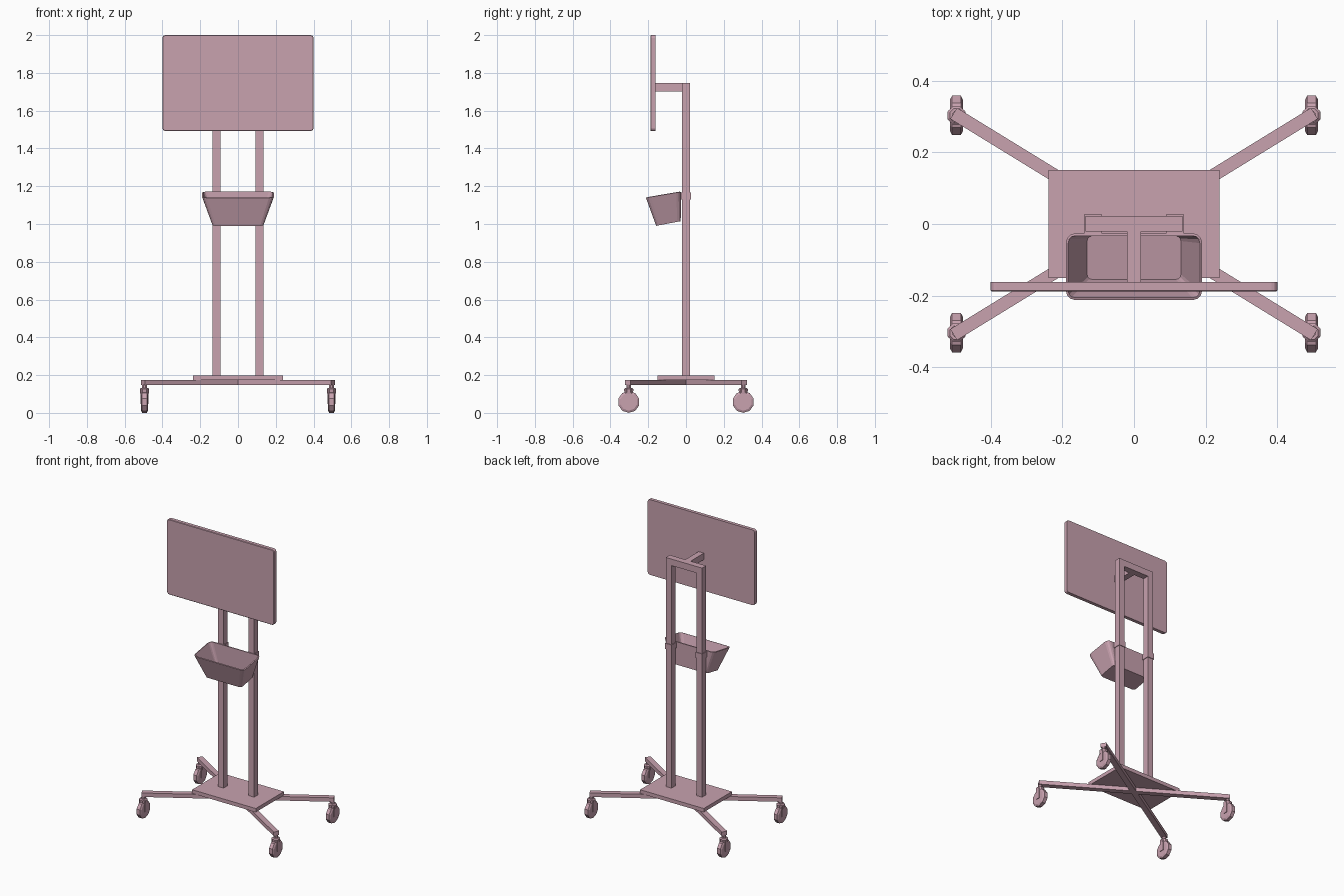
import bpy, bmesh, math
from mathutils import Matrix, Vector

if "Cube" in bpy.data.objects:
    bpy.data.objects.remove(bpy.data.objects["Cube"])

pink = bpy.data.materials.new("pink_paint")
pink.diffuse_color = (0.58, 0.36, 0.43, 1)
pink.use_nodes = True
pink.node_tree.nodes["Principled BSDF"].inputs["Base Color"].default_value = pink.diffuse_color


def finish(name, bm):
    bmesh.ops.recalc_face_normals(bm, faces=bm.faces)
    mesh = bpy.data.meshes.new(name)
    bm.to_mesh(mesh)
    bm.free()
    mesh.materials.append(pink)
    obj = bpy.data.objects.new(name, mesh)
    bpy.context.collection.objects.link(obj)
    return obj


def box(name, lo, hi, turn=0.0):
    """Box between two corners, turned about the z axis of the world."""
    lo, hi = Vector(lo), Vector(hi)
    bm = bmesh.new()
    bmesh.ops.create_cube(bm, size=1, matrix=Matrix.Rotation(turn, 4, 'Z')
                          @ Matrix.Translation((lo + hi) / 2)
                          @ Matrix.Diagonal((*(hi - lo), 1)))
    return finish(name, bm)


def loft(name, rings):
    """Closed skin through equal-length rings, capped at both ends."""
    bm = bmesh.new()
    loops = [[bm.verts.new(p) for p in ring] for ring in rings]
    n = len(loops[0])
    for a, b in zip(loops, loops[1:]):
        for i in range(n):
            j = (i + 1) % n
            bm.faces.new((a[i], a[j], b[j], b[i]))
    bm.faces.new(loops[0])
    bm.faces.new(loops[-1])
    return finish(name, bm)


def rounded(x0, x1, y0, y1, r, seg=3):
    """Points of a rounded rectangle."""
    pts = []
    for k, (cx, cy) in enumerate(((x1 - r, y1 - r), (x0 + r, y1 - r),
                                  (x0 + r, y0 + r), (x1 - r, y0 + r))):
        for s in range(seg + 1):
            a = math.pi / 2 * (k + s / seg)
            pts.append((cx + r * math.cos(a), cy + r * math.sin(a)))
    return pts


# Base: plate on two crossed legs
box("base_plate", (-0.238, -0.15, 0.174), (0.238, 0.15, 0.199))
for side in (-1, 1):
    box("crossed_leg", (-0.59, -0.018, 0.148), (0.59, 0.018, 0.175),
        side * math.atan2(0.305, 0.497))

# Casters: wheel, fork, crown and stem at each leg end
R = 0.058


def circle_x(x, r, cy, cz, n=10):
    return [(x, cy + r * math.sin(2 * math.pi * i / n),
             cz - r * math.cos(2 * math.pi * i / n)) for i in range(n)]


def circle_z(z, r, cx, cy, n=8):
    return [(cx + r * math.cos(2 * math.pi * (i + .5) / n),
             cy + r * math.sin(2 * math.pi * (i + .5) / n), z) for i in range(n)]


for cx in (-0.495, 0.495):
    for cy in (-0.303, 0.303):
        loft("caster_wheel", [circle_x(cx + dx, r, cy, R) for dx, r in
                              ((-0.018, 0.046), (-0.012, R), (0.012, R), (0.018, 0.046))])
        for s in (-1, 1):
            xa, xb = sorted((cx + s * 0.017, cx + s * 0.022))
            box("caster_fork", (xa, cy - 0.015, 0.048), (xb, cy + 0.015, 0.12))
        loft("caster_crown", [circle_z(z, r, cx, cy) for z, r in
                              ((0.1, 0.024), (0.126, 0.027), (0.132, 0.02))])
        loft("caster_stem", [circle_z(z, 0.013, cx, cy) for z in (0.13, 0.15)])

# Upright frame and screen bracket
for s in (-1, 1):
    xa, xb = sorted((s * 0.093, s * 0.135))
    box("upright_post", (xa, -0.021, 0.198), (xb, 0.022, 1.746))
box("top_crossbar", (-0.094, -0.021, 1.702), (0.094, 0.022, 1.746))
box("screen_bracket", (-0.02, -0.165, 1.702), (0.02, -0.02, 1.746))

# Screen with rounded corners
outline = rounded(-0.4, 0.4, 1.492, 2.0, 0.016)
inset = rounded(-0.397, 0.397, 1.495, 1.997, 0.013)
loft("screen", [[(x, y, z) for x, z in ring] for y, ring in
                ((-0.188, inset), (-0.185, outline), (-0.162, outline))])

# Tray: tapered open bin, tipped forward
bottom = [(x, y, 1.015 + (y + 0.028) * 0.19)
          for x, y in rounded(-0.135, 0.135, -0.158, -0.028, 0.018)]
top = [(x, y, 1.17 + (y + 0.028) * 0.17)
       for x, y in rounded(-0.19, 0.19, -0.212, -0.026, 0.026)]
tray = loft("tray", [bottom, top])
bm = bmesh.new()
bm.from_mesh(tray.data)
lid = max(bm.faces, key=lambda f: f.calc_center_median().z)
bmesh.ops.delete(bm, geom=[lid], context='FACES_ONLY')
bm.to_mesh(tray.data)
bm.free()
wall = tray.modifiers.new("wall", 'SOLIDIFY')
wall.thickness = 0.007
wall.offset = -1

# Clips that hold the tray on the posts
for s in (-1, 1):
    xa, xb = sorted((s * 0.089, s * 0.139))
    box("tray_clip", (xa, -0.03, 1.13), (xb, 0.026, 1.168))
